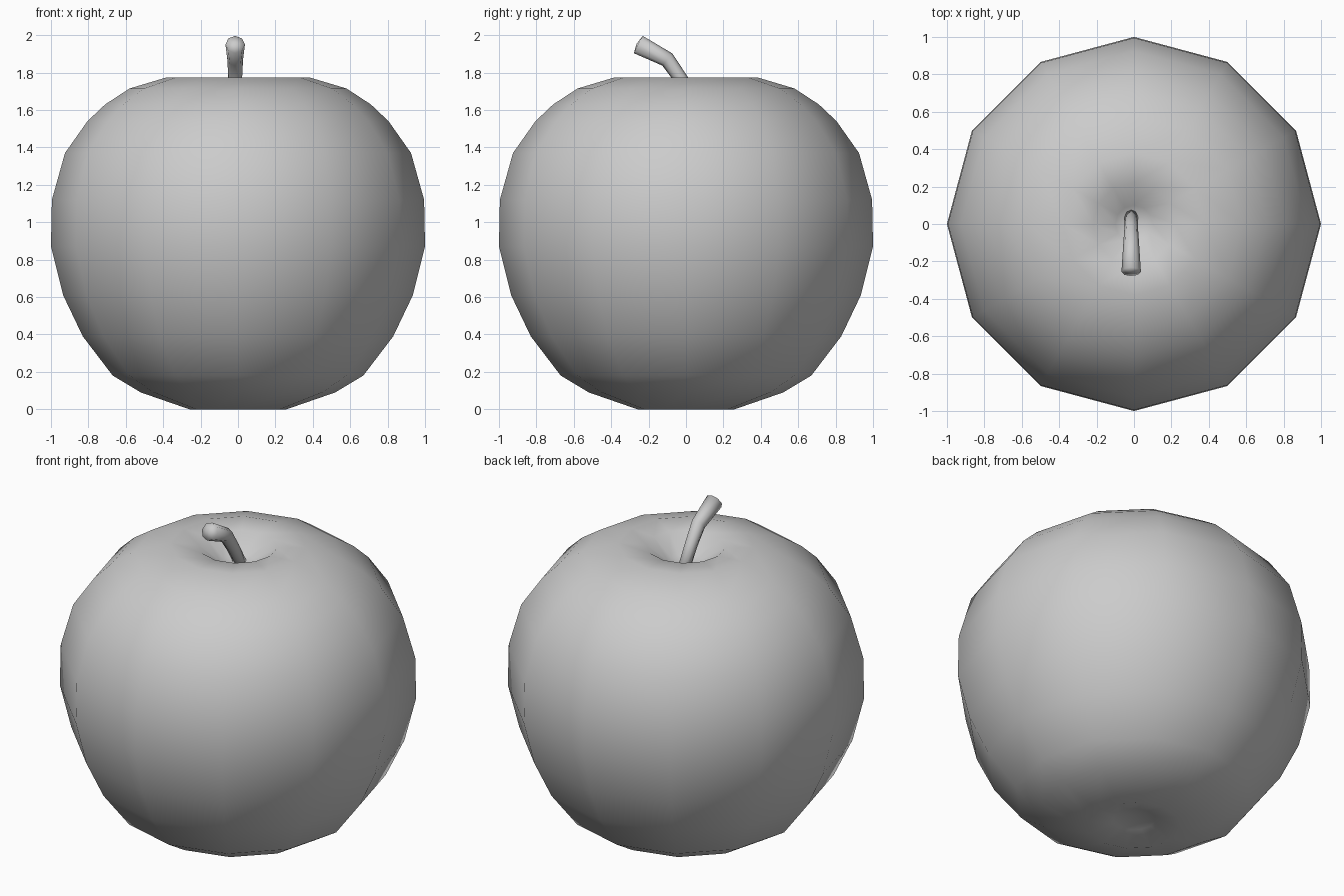
import bpy, bmesh, math
from mathutils import Vector

cube = bpy.data.objects.get("Cube")
if cube:
    bpy.data.objects.remove(cube)

grey = bpy.data.materials.new("plain_grey")
grey.use_nodes = True
colour = (0.6, 0.6, 0.6, 1)
grey.diffuse_color = colour
grey.node_tree.nodes["Principled BSDF"].inputs["Base Color"].default_value = colour


def finish(bm, name):
    bmesh.ops.recalc_face_normals(bm, faces=bm.faces)
    mesh = bpy.data.meshes.new(name)
    bm.to_mesh(mesh)
    bm.free()
    mesh.materials.append(grey)
    mesh.shade_smooth()
    obj = bpy.data.objects.new(name, mesh)
    bpy.context.collection.objects.link(obj)
    return obj


# Fruit body: lathed profile with a dimple at each end
profile = [(0, 0.06), (0.12, 0.04), (0.26, 0), (0.52, 0.09), (0.67, 0.18), (0.83, 0.39),
           (0.935, 0.61), (1, 0.87), (0.995, 1.12), (0.925, 1.37), (0.805, 1.54),
           (0.71, 1.63), (0.58, 1.715), (0.38, 1.775), (0.22, 1.765), (0.1, 1.67), (0, 1.64)]
bm = bmesh.new()
points = [bm.verts.new((r, 0, z)) for r, z in profile]
edges = [bm.edges.new(pair) for pair in zip(points, points[1:])]
bmesh.ops.spin(bm, geom=points + edges, cent=(0, 0, 0), axis=(0, 0, 1),
               angle=math.tau, steps=12, use_merge=False)
bmesh.ops.remove_doubles(bm, verts=bm.verts, dist=0.001)
finish(bm, "fruit_body")

# Stem: bent tube, wider at the tip
path = [Vector(p) for p in [(-0.015, 0.06, 1.62), (-0.015, -0.03, 1.77),
                            (-0.015, -0.1, 1.87), (-0.015, -0.255, 1.95)]]
radii = [0.035, 0.037, 0.042, 0.052]
sides = 8
bm = bmesh.new()
rings = []
for i, (centre, radius) in enumerate(zip(path, radii)):
    along = (path[min(i + 1, len(path) - 1)] - path[max(i - 1, 0)]).normalized()
    across = Vector((1, 0, 0))
    up = along.cross(across)
    rings.append([bm.verts.new(centre + radius * (across * math.cos(a) + up * math.sin(a)))
                  for a in (math.tau * k / sides for k in range(sides))])
for low, high in zip(rings, rings[1:]):
    for k in range(sides):
        n = (k + 1) % sides
        bm.faces.new((low[k], low[n], high[n], high[k]))
bm.faces.new(rings[0])
# Shallow domed tip
tip = bm.verts.new(path[-1] + (path[-1] - path[-2]).normalized() * 0.01)
for k in range(sides):
    bm.faces.new((rings[-1][k], rings[-1][(k + 1) % sides], tip))
finish(bm, "stem")
